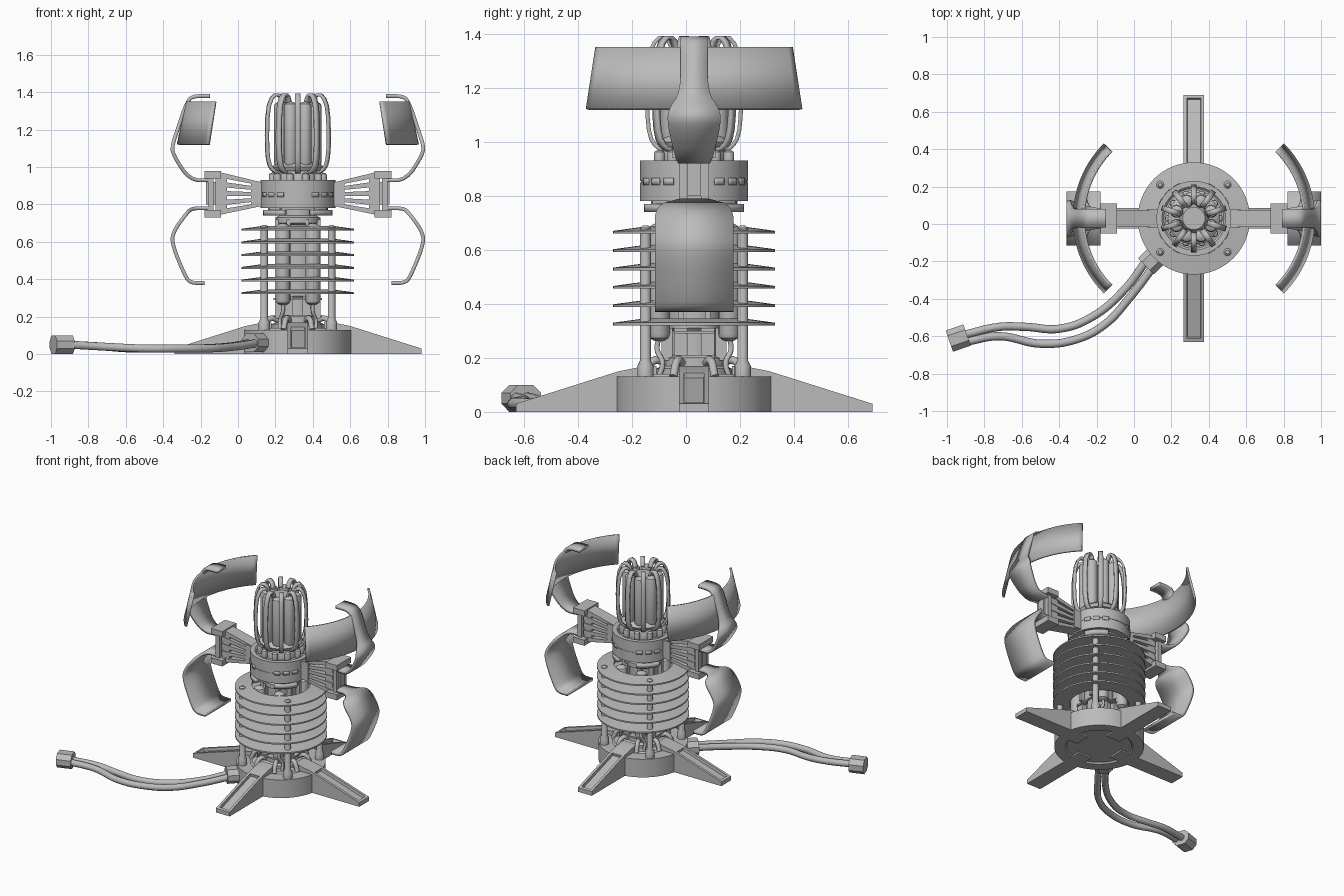
import bpy, bmesh, math
from mathutils import Vector

cube = bpy.data.objects.get("Cube")
if cube:
    bpy.data.objects.remove(cube)

CX, CY = 0.32, 0.03          # the device's vertical axis
AXIS = (CX, CY, 0)
TAU = math.tau
made = []

grey = bpy.data.materials.new("plain_grey")
grey.use_nodes = True
grey.diffuse_color = (0.5, 0.5, 0.5, 1)
grey.node_tree.nodes["Principled BSDF"].inputs["Base Color"].default_value = (0.5, 0.5, 0.5, 1)


def finish(name, bm, loc=AXIS, rot=0.0, mirror=False, thick=0.0):
    if not thick:
        bmesh.ops.recalc_face_normals(bm, faces=bm.faces)
    me = bpy.data.meshes.new(name)
    bm.to_mesh(me)
    bm.free()
    me.materials.append(grey)
    ob = bpy.data.objects.new(name, me)
    bpy.context.collection.objects.link(ob)
    ob.location = loc
    ob.rotation_euler.z = rot
    if thick:
        m = ob.modifiers.new("thickness", 'SOLIDIFY')
        m.thickness, m.offset = thick, 0
    if mirror:
        ob.modifiers.new("mirror", 'MIRROR')
    made.append(ob)
    return ob


def lathe(name, pts, loc=AXIS, segs=48, closed=False, **kw):
    """Turn (radius, z) points around the vertical axis."""
    bm = bmesh.new()
    vs = [bm.verts.new((r, 0, z)) for r, z in pts]
    es = [bm.edges.new(p) for p in zip(vs, vs[1:])]
    if closed:
        es.append(bm.edges.new((vs[-1], vs[0])))
    bmesh.ops.spin(bm, geom=vs + es, cent=(0, 0, 0), axis=(0, 0, 1), angle=TAU, steps=segs)
    bmesh.ops.remove_doubles(bm, verts=bm.verts, dist=0.0005)
    return finish(name, bm, loc, **kw)


def prism(name, pts, width, y=0.0, **kw):
    """Extrude an (x, z) outline along y."""
    bm = bmesh.new()
    f = bm.faces.new([bm.verts.new((x, y - width / 2, z)) for x, z in pts])
    ext = bmesh.ops.extrude_face_region(bm, geom=[f])
    bmesh.ops.translate(bm, vec=(0, width, 0),
                        verts=[v for v in ext["geom"] if isinstance(v, bmesh.types.BMVert)])
    return finish(name, bm, **kw)


def box(name, x0, x1, z0, z1, width, **kw):
    return prism(name, [(x0, z0), (x1, z0), (x1, z1), (x0, z1)], width, **kw)


def ribbon(name, pts, thick, rounds=2, **kw):
    """Bent strip through (x, z, width) points with rounded corners."""
    p = [Vector(q) for q in pts]
    for _ in range(rounds):
        q = [p[0]]
        for a, b in zip(p, p[1:]):
            q += [a.lerp(b, 0.25), a.lerp(b, 0.75)]
        p = q + [p[-1]]
    bm = bmesh.new()
    rows = [[bm.verts.new((x, s * w / 2, z)) for s in (-1, 1)] for x, z, w in p]
    for a, b in zip(rows, rows[1:]):
        bm.faces.new((a[0], a[1], b[1], b[0]))
    return finish(name, bm, thick=thick, **kw)


def arc_plate(name, r0, z0, r1, z1, mid, half, thick, cx=0.0, steps=16, **kw):
    """Curved plate standing between two radii."""
    bm = bmesh.new()
    rows = []
    for i in range(steps + 1):
        a = mid - half + 2 * half * i / steps
        rows.append([bm.verts.new((cx + r * math.cos(a), r * math.sin(a), z))
                     for r, z in ((r0, z0), (r1, z1))])
    for a, b in zip(rows, rows[1:]):
        bm.faces.new((a[0], b[0], b[1], a[1]))
    return finish(name, bm, thick=thick, **kw)


def tube(name, pts, radius, loc=(0, 0, 0)):
    cu = bpy.data.curves.new(name, 'CURVE')
    cu.dimensions = '3D'
    cu.bevel_depth, cu.bevel_resolution, cu.resolution_u = radius, 3, 8
    cu.use_fill_caps = True
    sp = cu.splines.new('BEZIER')
    sp.bezier_points.add(len(pts) - 1)
    for b, co in zip(sp.bezier_points, pts):
        b.co = co
        b.handle_left_type = b.handle_right_type = 'AUTO'
    cu.materials.append(grey)
    ob = bpy.data.objects.new(name, cu)
    ob.location = loc
    bpy.context.collection.objects.link(ob)


def capsule(name, x, y, r, z0, z1):
    d = r * 0.7
    half = [(0, z0), (r * 0.5, z0 + d * 0.15), (r * 0.87, z0 + d * 0.5), (r, z0 + d)]
    top = [(a, z0 + z1 - z) for a, z in reversed(half)]
    lathe(name, half + top, (CX + x, CY + y, 0), 16)


# Base disc with a shallow recess below, and four sloping feet
lathe("base_disc", [(0, 0.01), (0.21, 0.01), (0.22, 0), (0.29, 0), (0.29, 0.13),
                    (0.2, 0.13), (0.19, 0.14), (0, 0.14)], segs=64)
for i in range(4):
    foot = prism("foot", [(0.14, 0), (0.66, 0), (0.66, 0.03), (0.28, 0.15), (0.18, 0.17), (0.14, 0.17)],
                 0.11, rot=i * TAU / 4)
    bm = bmesh.new()
    bm.from_mesh(foot.data)
    bm.normal_update()
    slope = [f for f in bm.faces if 0.9 < f.normal.z < 0.97]
    bmesh.ops.inset_region(bm, faces=slope, thickness=0.025)
    bmesh.ops.inset_region(bm, faces=slope, thickness=0.003, depth=-0.02)
    bm.to_mesh(foot.data)
    bm.free()

# Central column
lathe("column", [(0, 0.13), (0.14, 0.13), (0.14, 0.16), (0.12, 0.17), (0.12, 0.2), (0.09, 0.21),
                 (0.09, 0.3), (0.1, 0.31), (0.1, 0.69), (0.12, 0.7), (0.12, 0.73), (0.1, 0.74),
                 (0.1, 0.78), (0, 0.78)])
for sx in (-1, 1):
    for sy in (-1, 1):
        # Power cells with a lead down to the base
        x, y = 0.08 * sx, 0.13 * sy
        capsule("power_cell", x, y, 0.04, 0.26, 0.7)
        tube("cell_lead", [(x, y, 0.28), (x, y * 1.05, 0.23), (x * 1.2, y * 0.9, 0.18), (x * 1.2, y, 0.13)],
             0.01, AXIS)
        # Corner rods holding the fins
        lathe("fin_rod", [(0, 0.13), (0.03, 0.13), (0.03, 0.17), (0.02, 0.19), (0.02, 0.68),
                          (0.01, 0.69), (0, 0.69)], (CX + 0.18 * sx, CY + 0.18 * sy, 0), 16)

# Brackets and pipes around the lower column
for i in range(4):
    a = i * TAU / 4
    for y in (-0.05, 0.05):
        box("column_bracket", 0.08, 0.12, 0.19, 0.31, 0.05, y=y, rot=a)
        box("column_rail", 0.09, 0.12, 0.33, 0.72, 0.02, y=y, rot=a)
    box("bracket_bolt_bar", 0.1, 0.13, 0.2, 0.21, 0.15, rot=a)
    box("bracket_bolt_bar", 0.1, 0.13, 0.29, 0.3, 0.15, rot=a)
for i in range(8):
    a = (i + 0.5) * TAU / 8
    c, s = math.cos(a), math.sin(a)
    tube("base_pipe", [(0.11 * c, 0.11 * s, 0.18), (0.16 * c, 0.16 * s, 0.19), (0.2 * c, 0.2 * s, 0.13)],
         0.015, AXIS)

# Cooling fins
for i in range(6):
    z = 0.32 + 0.068 * i
    lathe("cooling_fin", [(0.19, z), (0.3, z), (0.3, z + 0.01), (0.19, z + 0.025)], segs=64, closed=True)

# Collar
lathe("collar", [(0.15, 0.78), (0.2, 0.78), (0.2, 0.85), (0.197, 0.85), (0.197, 0.855), (0.2, 0.855),
                 (0.2, 0.93), (0.17, 0.93), (0.16, 0.92), (0.15, 0.92)], segs=64, closed=True)
lathe("collar_core", [(0, 0.77), (0.16, 0.77), (0.16, 0.9), (0.12, 0.91), (0.12, 0.96), (0.1, 0.99), (0, 0.99)])
for i in range(4):
    a = (i + 0.5) * TAU / 4
    arc_plate("collar_foot", 0.18, 0.74, 0.18, 0.77, a, 0.4, 0.04)
    arc_plate("collar_foot_web", 0.17, 0.76, 0.17, 0.79, a, 0.2, 0.03)
    for d in (-0.3, 0, 0.3):
        arc_plate("collar_dash", 0.201, 0.84, 0.201, 0.865, a + d, 0.1, 0.006, steps=4)
for i in range(10):
    a = i * TAU / 10
    capsule("collar_stud", 0.135 * math.cos(a), 0.135 * math.sin(a), 0.02, 0.9, 0.97)

# Lamp core with tubes and a cage of bent ribs
lathe("lamp_core", [(0, 0.98), (0.13, 0.98), (0.14, 1.0), (0.12, 1.02), (0.08, 1.03), (0.08, 1.3),
                    (0.06, 1.33), (0, 1.33)], segs=32)
for i in range(8):
    a = (i + 0.5) * TAU / 8
    capsule("lamp_tube", 0.1 * math.cos(a), 0.1 * math.sin(a), 0.035, 1.0, 1.35)
for i in range(10):
    w = 0.03
    ribbon("cage_rib", [(0.11, 0.97, w), (0.14, 0.98, w), (0.165, 1.02, w), (0.175, 1.12, w),
                        (0.17, 1.31, w), (0.14, 1.385, w), (0.1, 1.385, w), (0.08, 1.34, w)],
           0.015, rounds=1, rot=(i + 0.5) * TAU / 10)

# Fan-shaped side struts with a hinge at the end
box("strut_root", 0.18, 0.25, 0.79, 0.92, 0.1, mirror=True)
prism("strut_end", [(0.38, 0.76), (0.44, 0.75), (0.44, 0.96), (0.38, 0.95)], 0.08, mirror=True)
for i in range(5):
    za, zb = 0.79 + 0.028 * i, 0.74 + 0.052 * i
    prism("strut_bar", [(0.2, za), (0.44, zb), (0.44, zb + 0.03), (0.2, za + 0.018)], 0.09, mirror=True)
for z in (0.73, 0.94):
    box("hinge_tab", 0.41, 0.5, z, z + 0.04, 0.16, mirror=True)
for y in (-0.04, 0.04):
    box("hinge_post", 0.45, 0.48, 0.75, 0.96, 0.03, y=y, mirror=True)
box("hinge_block", 0.43, 0.49, 0.8, 0.92, 0.05, mirror=True)

# Bent arms and curved shields
ribbon("upper_arm", [(0.47, 0.93, 0.1), (0.58, 0.93, 0.13), (0.67, 1.07, 0.2), (0.67, 1.12, 0.19),
                     (0.65, 1.18, 0.1), (0.59, 1.36, 0.1), (0.55, 1.38, 0.1), (0.47, 1.38, 0.1)],
       0.02, mirror=True)
ribbon("lower_arm", [(0.47, 0.78, 0.1), (0.56, 0.78, 0.1), (0.59, 0.76, 0.29), (0.67, 0.65, 0.29),
                     (0.67, 0.58, 0.29), (0.6, 0.41, 0.29), (0.57, 0.38, 0.29), (0.5, 0.38, 0.29)],
       0.02, mirror=True)
arc_plate("shield", 0.56, 1.12, 0.51, 1.35, 0, TAU / 8, 0.015, cx=0.08, steps=32, mirror=True)

# Twin cable with a socket at the base and a plug at the end
octagon = [(-0.06, 0.03), (-0.03, 0), (0.03, 0), (0.06, 0.03),
           (0.06, 0.07), (0.03, 0.1), (-0.03, 0.1), (-0.06, 0.07)]
prism("cable_socket", octagon, 0.1, loc=(0.1, -0.19, 0.01), rot=math.radians(-45))
prism("cable_plug", octagon, 0.1, loc=(-0.94, -0.61, 0), rot=math.radians(109))
tube("cable_inner", [(0.07, -0.19, 0.06), (-0.05, -0.35, 0.04), (-0.23, -0.5, 0.03), (-0.4, -0.56, 0.03),
                     (-0.58, -0.55, 0.03), (-0.72, -0.55, 0.04), (-0.9, -0.59, 0.05)], 0.022)
tube("cable_outer", [(0.11, -0.22, 0.06), (-0.02, -0.39, 0.04), (-0.16, -0.54, 0.03), (-0.32, -0.62, 0.03),
                     (-0.5, -0.64, 0.03), (-0.72, -0.6, 0.04), (-0.9, -0.63, 0.05)], 0.022)

# Smooth round parts while keeping hard edges
bpy.ops.object.select_all(action='DESELECT')
for ob in made:
    ob.select_set(True)
bpy.context.view_layer.objects.active = made[0]
bpy.ops.object.shade_smooth_by_angle(angle=math.radians(35))
